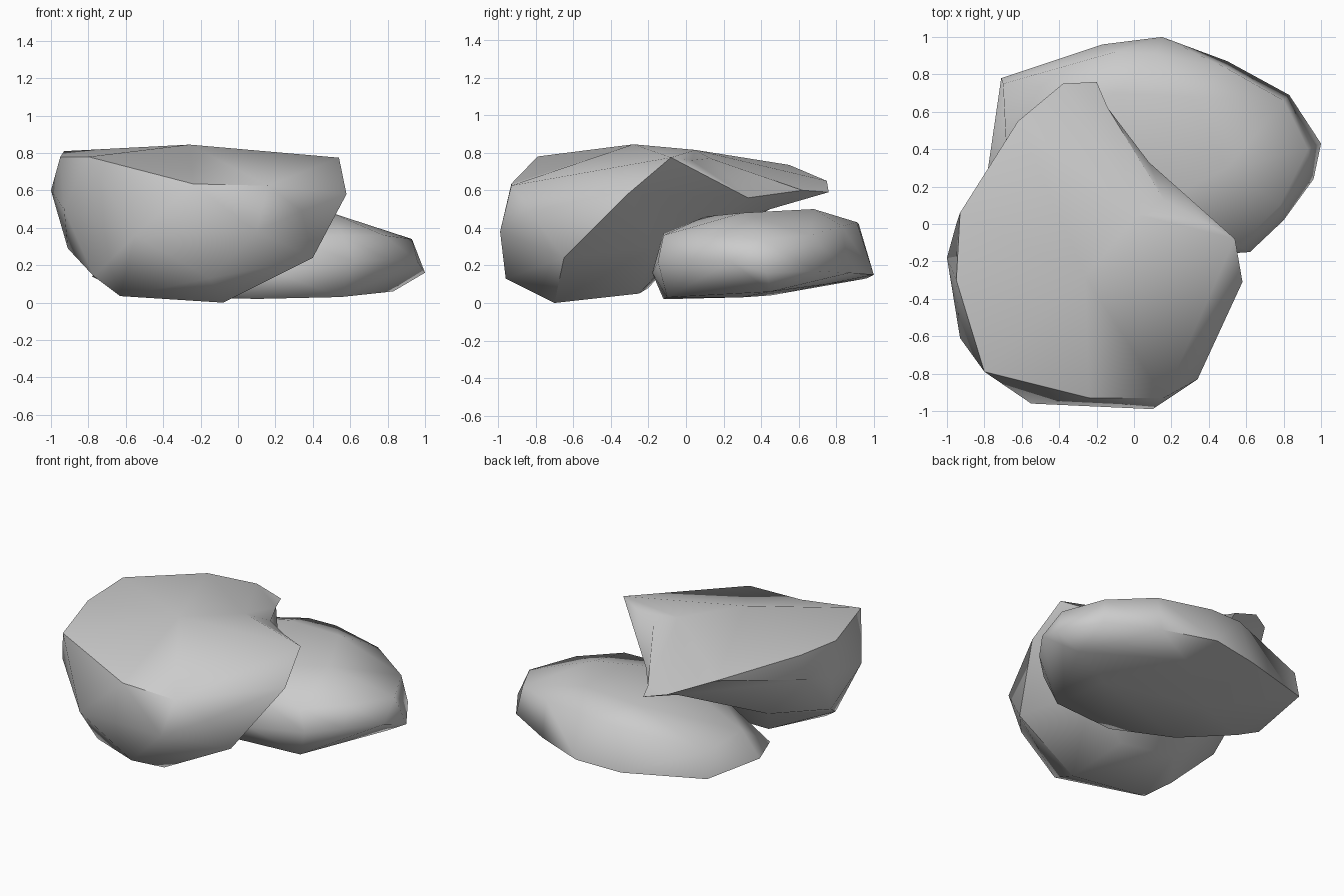
import bpy, bmesh
from math import radians
from mathutils import Vector


def rock(name, centre, size, points, angle):
    """Stone skin: corners are blown onto a sphere, hulled to get the faces,
    then pulled back to their true places so shallow hollows survive."""
    bm = bmesh.new()
    c = Vector(centre)
    true_place = {}
    for p in points:
        d = Vector(p) - c
        ball = Vector((d.x / size[0], d.y / size[1], d.z / size[2])).normalized()
        true_place[bm.verts.new(ball)] = p
    bmesh.ops.convex_hull(bm, input=bm.verts)
    for v, p in true_place.items():
        v.co = p
    bmesh.ops.recalc_face_normals(bm, faces=bm.faces)
    mesh = bpy.data.meshes.new(name)
    bm.to_mesh(mesh)
    bm.free()
    ob = bpy.data.objects.new(name, mesh)
    bpy.context.collection.objects.link(ob)
    bpy.ops.object.select_all(action='DESELECT')
    ob.select_set(True)
    bpy.context.view_layer.objects.active = ob
    bpy.ops.object.shade_smooth_by_angle(angle=radians(angle))
    return ob


# Large stone with an overhanging tongue at the back
rock("large_rock", (-.2, -.2, .55), (.8, .9, .42), [
    # top
    (-.26, -.28, .845), (-.93, .06, .81), (-.95, -.3, .78), (.02, .05, .815),
    # upper rim
    (-.80, -.79, .78), (-.24, -.93, .635), (.16, -.93, .625), (.34, -.83, .49),
    (.58, -.31, .58), (.54, -.08, .775), (.34, .03, .76), (.16, .13, .77),
    # widest belt
    (-1, -.18, .6), (-.93, -.61, .5), (-.55, -.96, .36), (.1, -.99, .38),
    (.40, -.65, .24), (-.91, -.3, .29), (-.95, 0, .62),
    # base
    (-.15, -.96, .13), (-.08, -.7, 0), (-.63, -.65, .035), (-.77, -.55, .14),
    (-.1, -.25, .05), (-.5, -.2, .08), (.2, -.17, .3), (-.6, -.05, .27),
    # tongue
    (-.14, .62, .6), (-.2, .76, .59), (-.38, .75, .65), (-.62, .55, .735),
    (-.25, .45, .5), (.08, .33, .56), (.05, .1, .42)], 45)

# Low flat stone, tucked behind and to the right
rock("small_rock", (.1, .4, .25), (.9, .6, .24), [
    # widest belt
    (-.78, .3, .14), (-.71, .78, .16), (-.17, .96, .13), (.15, 1, .15),
    (.5, .87, .16), (.83, .69, .17), (1, .43, .16), (.96, .24, .22),
    (.8, .02, .23), (.62, -.15, .22), (.2, -.18, .16), (-.3, -.06, .14),
    (-.74, .13, .18),
    # shoulder
    (-.7, .75, .34), (-.1, .92, .42), (.12, .91, .43), (.5, .83, .41),
    (.8, .66, .36), (.93, .4, .34), (.78, .1, .36), (.56, -.12, .36),
    (.2, -.12, .37), (-.3, .05, .36), (-.68, .35, .33),
    # crown
    (.3, .68, .5), (-.1, .7, .49), (.1, .1, .46), (.5, .3, .48),
    # underside
    (.83, .45, .06), (.5, .3, .03), (.55, -.1, .03), (.1, -.12, .02),
    (-.3, .05, .03), (-.6, .3, .05), (-.2, .45, .04), (.2, .75, .1)], 75)
